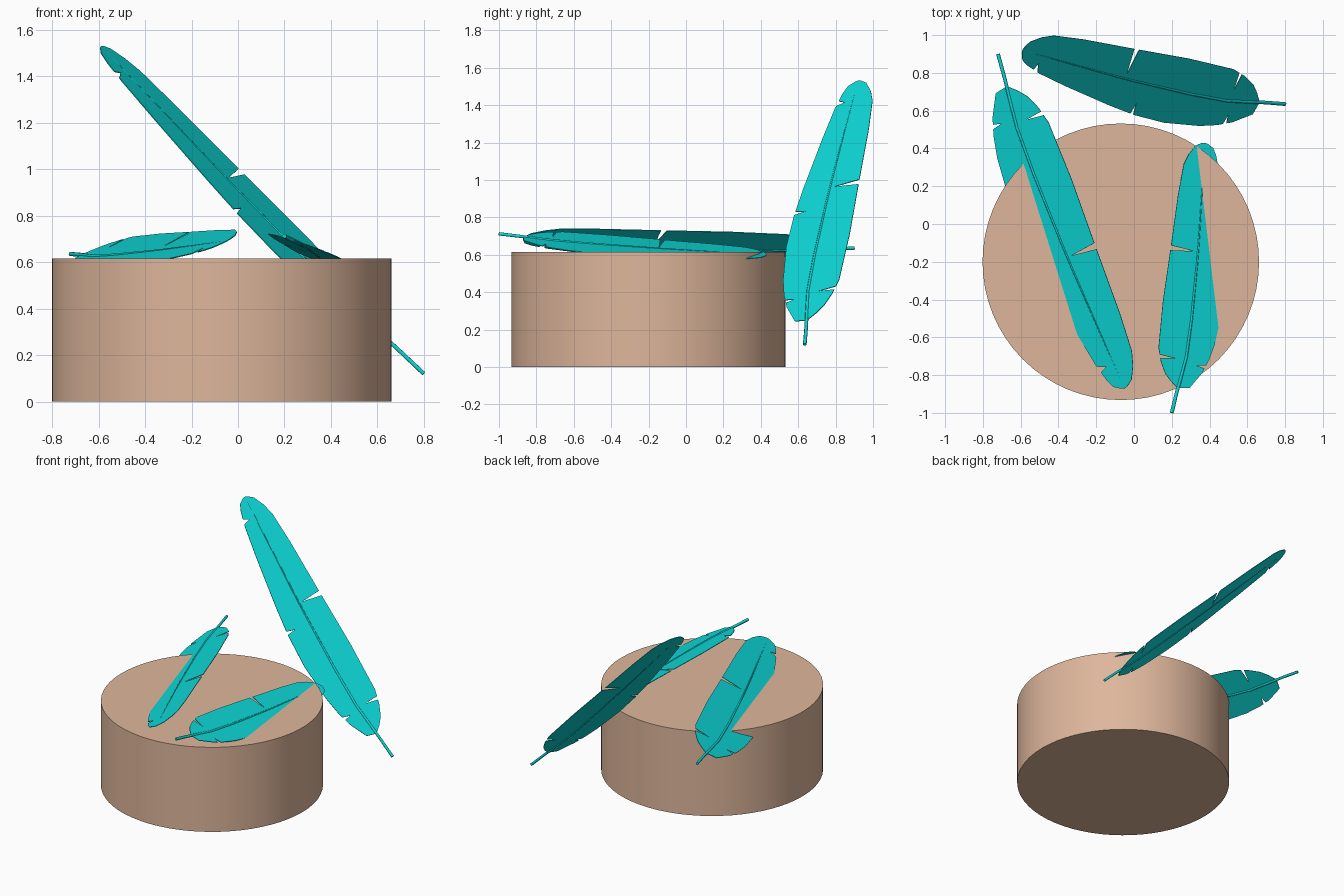
import bpy, bmesh, math
from mathutils import Vector

cube = bpy.data.objects.get("Cube")
if cube:
    bpy.data.objects.remove(cube)


def material(name, rgb):
    m = bpy.data.materials.new(name)
    m.use_nodes = True
    m.diffuse_color = (*rgb, 1)
    m.node_tree.nodes["Principled BSDF"].inputs["Base Color"].default_value = (*rgb, 1)
    return m


tan = material("warm tan", (0.73, 0.47, 0.33))
teal = material("bright teal", (0.004, 0.67, 0.67))

# Round drum
bpy.ops.mesh.primitive_cylinder_add(vertices=64, radius=0.732, depth=0.615,
                                    location=(-0.07, -0.2, 0.3075))
drum = bpy.context.object
drum.name = "drum"
drum.data.materials.append(tan)
bpy.ops.object.shade_smooth_by_angle(angle=math.radians(40))

# Feather profiles: (fraction of length, sideways offset)
RIB = [(0, 0), (.095, -.018), (.2, -.046), (.35, -.05), (.6, -.04), (.86, -.015), (1, 0)]
WIDE = [(.093, -.018), (.115, .03), (.14, .07), (.18, .105), (.23, .13), (.4, .138), (.61, .13),
        (.8, .125), (.91, .113), (.95, .09), (.985, .054), (.997, .02), (1, 0)]
FULL = [(.093, -.018), (.1, -.09), (.16, -.155), (.21, -.187), (.27, -.211), (.4, -.233),
        (.515, -.2245), (.615, -.201), (.8, -.145), (.907, -.107), (.96, -.078),
        (.985, -.055), (.997, -.02), (1, 0)]
# Splits in the vane: (fraction of length, half gap, depth)
WIDE_SPLITS = [(.2, .006, .6), (.6, .009, .85)]
FULL_SPLITS = [(.185, .006, .4), (.525, .006, .35), (.925, .009, .5)]


def sample(curve, t):
    for (a, p), (b, q) in zip(curve, curve[1:]):
        if t <= b:
            return p + (q - p) * max(0, t - a) / (b - a)
    return curve[-1][1]


def feather(name, quill, tip, side, width):
    quill, tip = Vector(quill), Vector(tip)
    along = tip - quill
    axis = along.normalized()
    side = Vector(side)
    side = (side - axis * side.dot(axis)).normalized()
    normal = axis.cross(side)
    if normal.z < 0:
        normal.negate()

    def place(t, v):
        return quill + along * t + side * v * width

    # Vane: one strip on each side of the shaft, with notches
    bm = bmesh.new()
    for edge, splits in ((WIDE, WIDE_SPLITS), (FULL, FULL_SPLITS)):
        stops = {t for t, v in edge} | {t for t, v in RIB if t > .093}
        for t, gap, depth in splits:
            stops = {s for s in stops if abs(s - t) > gap} | {t - gap, t, t + gap}
        rows = []
        for t in sorted(stops):
            rib, out = sample(RIB, t), sample(edge, t)
            for s, gap, depth in splits:
                if s == t:
                    out += (rib - out) * depth
            rows.append((bm.verts.new(place(t, rib)), bm.verts.new(place(t, out))))
        for (a, b), (c, d) in zip(rows, rows[1:]):
            face = bm.faces.new((a, c, d, b))
            face.normal_update()
            if face.normal.dot(normal) < 0:
                face.normal_flip()
    bmesh.ops.remove_doubles(bm, verts=bm.verts, dist=0.0002)
    bmesh.ops.dissolve_degenerate(bm, edges=bm.edges, dist=0.0002)
    mesh = bpy.data.meshes.new(name + "_vane")
    bm.to_mesh(mesh)
    bm.free()
    mesh.materials.append(teal)
    vane = bpy.data.objects.new(name + "_vane", mesh)
    bpy.context.collection.objects.link(vane)
    thick = vane.modifiers.new("thickness", 'SOLIDIFY')
    thick.thickness = 0.004
    thick.offset = 0

    # Shaft: tapered tube along the bowed centre line
    curve = bpy.data.curves.new(name + "_shaft", 'CURVE')
    curve.dimensions = '3D'
    curve.bevel_depth = 0.01
    curve.bevel_resolution = 1
    curve.use_fill_caps = True
    spline = curve.splines.new('POLY')
    steps = 14
    spline.points.add(steps)
    for i, p in enumerate(spline.points):
        t = 0.98 * i / steps
        p.co = (*place(t, sample(RIB, t)), 1)
        p.radius = 1 - 0.75 * t
    curve.materials.append(teal)
    shaft = bpy.data.objects.new(name + "_shaft", curve)
    bpy.context.collection.objects.link(shaft)


feather("leaning_feather", (.80, .635, .12), (-.59, .92, 1.53), (.37, .91, .18), 1)
feather("left_feather", (-.72, .90, .635), (-.05, -.87, .69), (.935, .355, .5), 1.05)
feather("right_feather", (.20, -1.0, .712), (.375, .43, .598), (-.99, .14, .32), .9)
